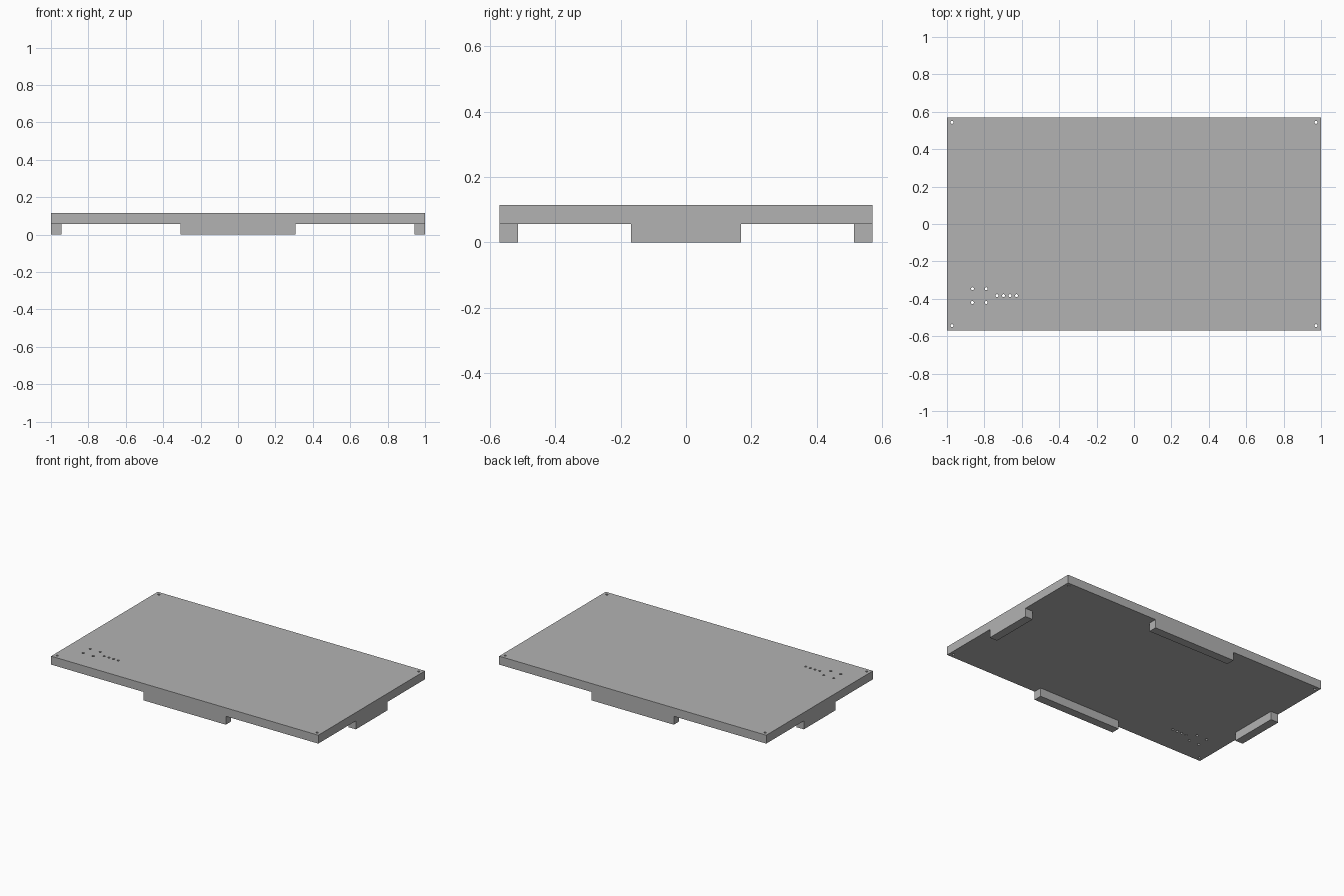
import bpy
import bmesh
from mathutils import Vector

cube = bpy.data.objects.get("Cube")
if cube:
    bpy.data.objects.remove(cube, do_unlink=True)

HALF_X, HALF_Y = 1.0, 0.57
STEP = 0.057              # plate thickness, tab height and tab depth
TAB_X, TAB_Y = 0.308, 0.168
HOLE_R = 0.008

grey = bpy.data.materials.new("grey")
grey.use_nodes = True
colour = (0.448, 0.448, 0.448, 1)
grey.diffuse_color = colour
grey.node_tree.nodes["Principled BSDF"].inputs["Base Color"].default_value = colour


def make_object(name, bm):
    mesh = bpy.data.meshes.new(name)
    bm.to_mesh(mesh)
    bm.free()
    mesh.materials.append(grey)
    obj = bpy.data.objects.new(name, mesh)
    bpy.context.collection.objects.link(obj)
    return obj


# Rectangular slab, cut along the tab outlines
bm = bmesh.new()
bmesh.ops.create_cube(bm, size=1)
bmesh.ops.scale(bm, vec=(2 * HALF_X, 2 * HALF_Y, STEP), verts=bm.verts)
bmesh.ops.translate(bm, vec=(0, 0, 1.5 * STEP), verts=bm.verts)
for axis, cuts in ((Vector((1, 0, 0)), (TAB_X, HALF_X - STEP)),
                   (Vector((0, 1, 0)), (TAB_Y, HALF_Y - STEP))):
    for cut in cuts:
        for side in (-1, 1):
            bmesh.ops.bisect_plane(bm, geom=bm.verts[:] + bm.edges[:] + bm.faces[:],
                                   plane_co=axis * cut * side, plane_no=axis)


# One tab hangs from the middle of each edge
def is_tab(face):
    c = face.calc_center_median()
    x, y = abs(c.x), abs(c.y)
    return face.normal.z < -0.9 and ((x < TAB_X and y > HALF_Y - STEP)
                                     or (y < TAB_Y and x > HALF_X - STEP))


bm.normal_update()
tabs = [f for f in bm.faces if is_tab(f)]
result = bmesh.ops.extrude_face_region(bm, geom=tabs)
lower = [g for g in result["geom"] if isinstance(g, bmesh.types.BMVert)]
bmesh.ops.translate(bm, vec=(0, 0, -STEP), verts=lower)
bmesh.ops.delete(bm, geom=[f for f in tabs if f.is_valid], context="FACES_ONLY")
bmesh.ops.recalc_face_normals(bm, faces=bm.faces)
bmesh.ops.dissolve_limit(bm, angle_limit=0.01, verts=bm.verts, edges=bm.edges)
plate = make_object("tabbed_plate", bm)

# Through holes: four corners, a square of four and a row of four
holes = [(sx * 0.973, sy * 0.543) for sx in (-1, 1) for sy in (-1, 1)]
holes += [(x, y) for x in (-0.864, -0.79) for y in (-0.346, -0.42)]
holes += [(-0.733 + i * 0.035, -0.383) for i in range(4)]
bm = bmesh.new()
for x, y in holes:
    pin = bmesh.ops.create_cone(bm, cap_ends=True, segments=16, radius1=HOLE_R,
                                radius2=HOLE_R, depth=4 * STEP)
    bmesh.ops.translate(bm, vec=(x, y, STEP), verts=pin["verts"])
cutter = make_object("hole_cutter", bm)
cutter.hide_render = True

drill = plate.modifiers.new("holes", "BOOLEAN")
drill.operation = "DIFFERENCE"
drill.solver = "EXACT"
drill.object = cutter
bpy.context.view_layer.objects.active = plate
plate.select_set(True)
bpy.ops.object.modifier_apply(modifier=drill.name)
bpy.data.objects.remove(cutter, do_unlink=True)
bpy.ops.object.shade_smooth_by_angle()
